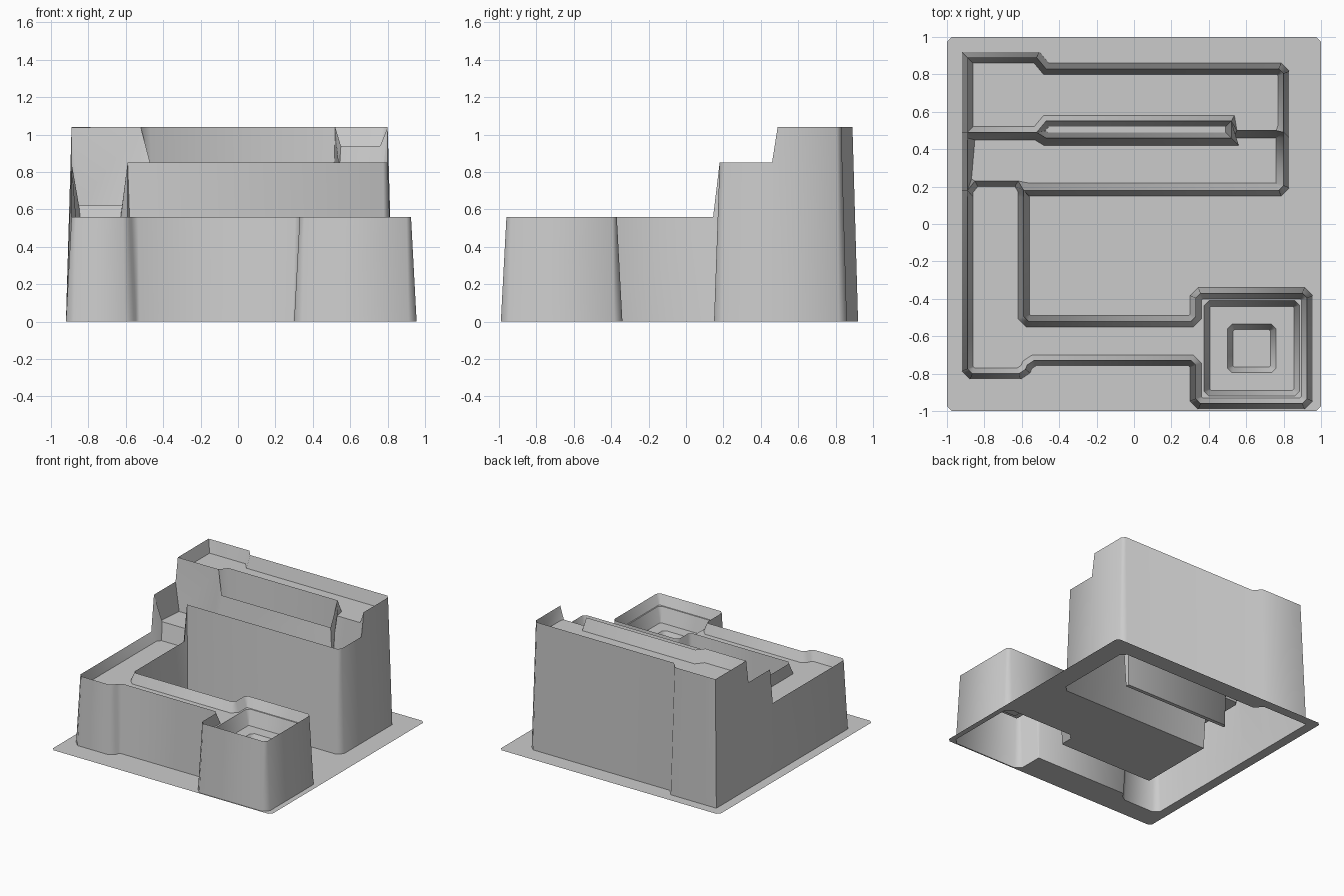
import bpy, math
from mathutils import Vector
from mathutils.geometry import tessellate_polygon

if "Cube" in bpy.data.objects:
    bpy.data.objects.remove(bpy.data.objects["Cube"])

LOW, MID, TOP = 0.56, 0.85, 1.04            # rim heights of the three levels
F_LOW, F_MID, F_TOP = 0.48, 0.62, 0.94      # channel floor heights


def chamfer(pts, size=0.025):
    """Cut level right-angle corners of a closed rim."""
    out, n = [], len(pts)
    for i in range(n):
        a, p, b = (Vector(pts[j % n]) for j in (i - 1, i, i + 1))
        u, v = p - a, b - p
        level = abs(u.z) < 1e-6 and abs(v.z) < 1e-6
        if level and u.angle(v) > math.radians(60):
            out += [p - u.normalized() * size, p + v.normalized() * size]
        else:
            out.append(p)
    return out


def offset(pts, d, z):
    """Move a counter-clockwise loop inward by d and put it at height z."""
    out, n = [], len(pts)
    for i in range(n):
        a, p, b = (pts[j % n].to_2d() for j in (i - 1, i, i + 1))
        u, v = (p - a).normalized(), (b - p).normalized()
        n1, n2 = Vector((-u.y, u.x)), Vector((-v.y, v.x))
        m = (n1 + n2).normalized()
        step = 0 if abs(pts[i].z - z) < 1e-6 else d * min(1.6, 1 / max(m.dot(n1), 0.3))
        q = p + m * step
        out.append(Vector((q.x, q.y, z)))
    return out


def make(name, walls=(), fills=()):
    """Walls join two loops; fills are flat areas given as outline plus holes."""
    verts, faces = [], []

    def add(tri):
        pts = []
        for p in tri:
            if not pts or (p - pts[-1]).length > 1e-6:
                pts.append(p)
        if (pts[0] - pts[-1]).length < 1e-6:
            pts.pop()
        if len(pts) < 3:
            return
        nz = sum(p.x * q.y - q.x * p.y for p, q in zip(pts, pts[1:] + pts[:1]))
        if nz < 0:
            pts.reverse()
        faces.append(range(len(verts), len(verts) + len(pts)))
        verts.extend(pts)

    for a, b in walls:
        for i in range(len(a)):
            j = (i + 1) % len(a)
            add([a[i], a[j], b[j], b[i]])
    for loops in fills:
        flat = [p for loop in loops for p in loop]
        for t in tessellate_polygon(loops):
            add([flat[i] for i in t])
    me = bpy.data.meshes.new(name)
    me.from_pydata(verts, [], faces)
    ob = bpy.data.objects.new(name, me)
    bpy.context.collection.objects.link(ob)
    bpy.context.view_layer.objects.active = ob
    ob.select_set(True)
    bpy.ops.object.mode_set(mode='EDIT')
    bpy.ops.mesh.select_all(action='SELECT')
    bpy.ops.mesh.remove_doubles(threshold=0.0005)
    bpy.ops.object.mode_set(mode='OBJECT')
    bpy.ops.object.shade_smooth_by_angle(angle=math.radians(60))
    ob.select_set(False)


def square(cx, cy, h, z):
    return [(cx - h, cy - h, z), (cx + h, cy - h, z), (cx + h, cy + h, z), (cx - h, cy + h, z)]


# Low level rim: left arm, front channel and corner box
low_rim = [(-.89, -.80, LOW), (-.59, -.80, LOW), (-.56, -.73, LOW), (.33, -.73, LOW),
           (.33, -.96, LOW), (.925, -.96, LOW), (.925, -.37, LOW), (.33, -.37, LOW),
           (.33, -.52, LOW), (-.59, -.52, LOW), (-.59, .145, LOW)]
# Rear pool and back edge of the top level (last point a hair lower: stays unchamfered)
back_rim = [(.80, .49, TOP), (.80, .83, TOP), (-.47, .83, TOP), (-.52, .89, TOP),
            (-.89, .89, TOP), (-.89, .49, TOP - .001)]

# Outer rim of the whole winding channel
outer = chamfer(low_rim + [(-.59, .18, MID), (.80, .18, MID), (.80, .46, MID)] + back_rim
                + [(-.89, .46, MID), (-.89, .18, MID), (-.89, .145, LOW)])
outer_base = offset(outer, -0.03, 0)
sheet_edge = chamfer(square(0, 0, 1, 0))
make("outer_walls", [(outer, outer_base)])
make("base_flange", fills=[[sheet_edge, outer_base]])

# Narrow slot between middle and top channel, reaching the base
slot = chamfer([(-.47, .46, MID), (.52, .46, MID), (.52, .55, TOP),
                (-.47, .55, TOP), (-.52, .49, TOP)])
slot_base = offset(slot, 0.03, 0)
make("divider_slot", [(slot, slot_base)], [[slot_base]])

# Low channel with its step up to the middle level
low = chamfer(low_rim + [(-.59, .18, MID), (-.62, .23, F_MID), (-.85, .23, F_MID),
                         (-.89, .18, MID), (-.89, .145, LOW)])
low_floor = offset(low, 0.03, F_LOW)
well = chamfer(square(.63, -.665, .255, F_LOW))
make("low_channel", [(low, low_floor)], [[low_floor, well]])

# Stepped well in the corner box
well_floor = offset(well, 0.03, 0.36)
pit = chamfer(square(.63, -.665, .13, 0.36))
pit_floor = offset(pit, 0.03, 0.28)
make("box_well", [(well, well_floor), (pit, pit_floor)], [[well_floor, pit], [pit_floor]])

# Middle channel
mid = chamfer([(-.89, .18, MID), (-.85, .23, F_MID), (-.62, .23, F_MID), (-.59, .18, MID),
               (.80, .18, MID), (.80, .46, MID), (.80, .49, TOP), (.76, .50, F_TOP),
               (.55, .50, F_TOP), (.52, .55, TOP), (.52, .46, MID), (-.47, .46, MID),
               (-.52, .49, TOP), (-.89, .49, TOP - .001), (-.89, .46, MID)])
mid_floor = offset(mid, 0.04, F_MID)
make("middle_channel", [(mid, mid_floor)], [[mid_floor]])

# Top channel with the pool at its left end
top = chamfer(back_rim + [(-.52, .49, TOP), (-.47, .55, TOP), (.52, .55, TOP),
                          (.55, .50, F_TOP), (.76, .50, F_TOP)])
top_floor = offset(top, 0.03, F_TOP)
make("top_channel", [(top, top_floor)], [[top_floor]])
